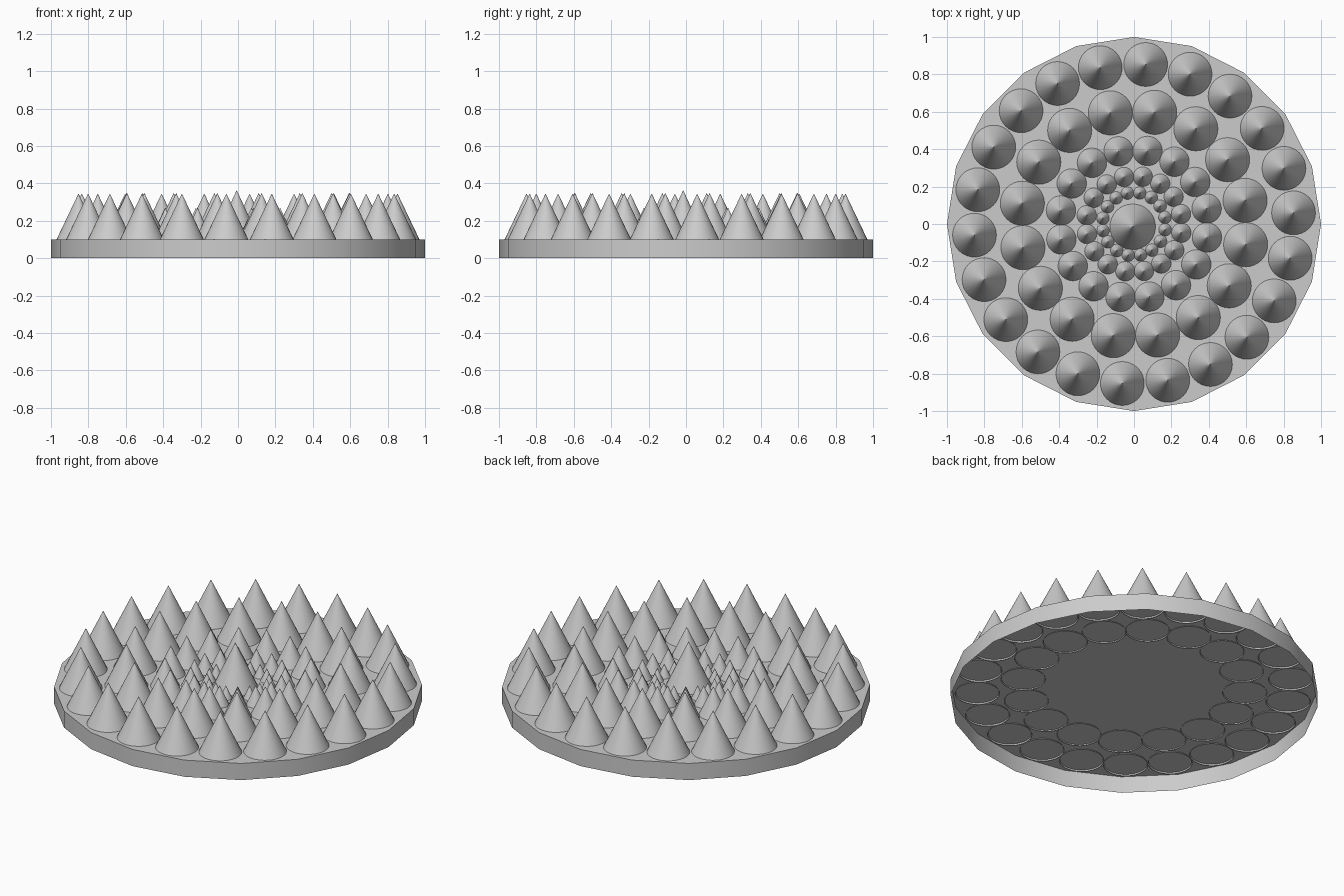
import bpy, bmesh
from math import cos, sin, radians, tau
from mathutils import Matrix

if "Cube" in bpy.data.objects:
    bpy.data.objects.remove(bpy.data.objects["Cube"])

# Mid-grey surface shared by all parts
grey = bpy.data.materials.new("mid_grey")
grey.diffuse_color = (0.57, 0.57, 0.57, 1)
grey.use_nodes = True
grey.node_tree.nodes["Principled BSDF"].inputs["Base Color"].default_value = grey.diffuse_color


def finish(name, bm):
    mesh = bpy.data.meshes.new(name)
    bm.to_mesh(mesh)
    bm.free()
    mesh.materials.append(grey)
    obj = bpy.data.objects.new(name, mesh)
    bpy.context.collection.objects.link(obj)
    bpy.ops.object.select_all(action='DESELECT')
    obj.select_set(True)
    bpy.context.view_layer.objects.active = obj
    bpy.ops.object.shade_smooth_by_angle(angle=radians(40))
    return obj


def add_cone(bm, x, y, radius, base, tip):
    # Open-based cone; the minute tip ring keeps the shading conical up to the point
    bmesh.ops.create_cone(
        bm, cap_ends=False, segments=32, radius1=radius, radius2=0.0006,
        depth=tip - base, matrix=Matrix.Translation((x, y, (base + tip) / 2)))


def spike_ring(name, count, phase, ring_radius, radius, base, tip):
    bm = bmesh.new()
    for i in range(count):
        a = radians(phase) + tau * i / count
        add_cone(bm, ring_radius * cos(a), ring_radius * sin(a), radius, base, tip)
    return finish(name, bm)


# Twenty-sided base plate: a top face with a skirt, open underneath
bm = bmesh.new()
N = 20
low, high = ([bm.verts.new((cos(tau * i / N), sin(tau * i / N), z)) for i in range(N)]
             for z in (0, 0.1))
bm.faces.new(high)
for i in range(N):
    j = (i + 1) % N
    bm.faces.new((low[i], low[j], high[j], high[i]))
finish("base_plate", bm)

# Rings of spikes; the two outer ones poke slightly through the plate
spike_ring("outer_spikes", 22, 4.0, 0.855, 0.121, 0.092, 0.344)
spike_ring("second_spikes", 16, 12.0, 0.607, 0.121, 0.094, 0.347)
spike_ring("third_spikes", 16, 12.0, 0.397, 0.079, 0.1, 0.268)
spike_ring("fourth_spikes", 16, 12.0, 0.257, 0.052, 0.1, 0.212)
spike_ring("inner_spikes", 16, 12.0, 0.169, 0.034, 0.1, 0.175)

# Single spike in the middle
bm = bmesh.new()
add_cone(bm, -0.007, -0.015, 0.122, 0.1, 0.362)
finish("centre_spike", bm)
